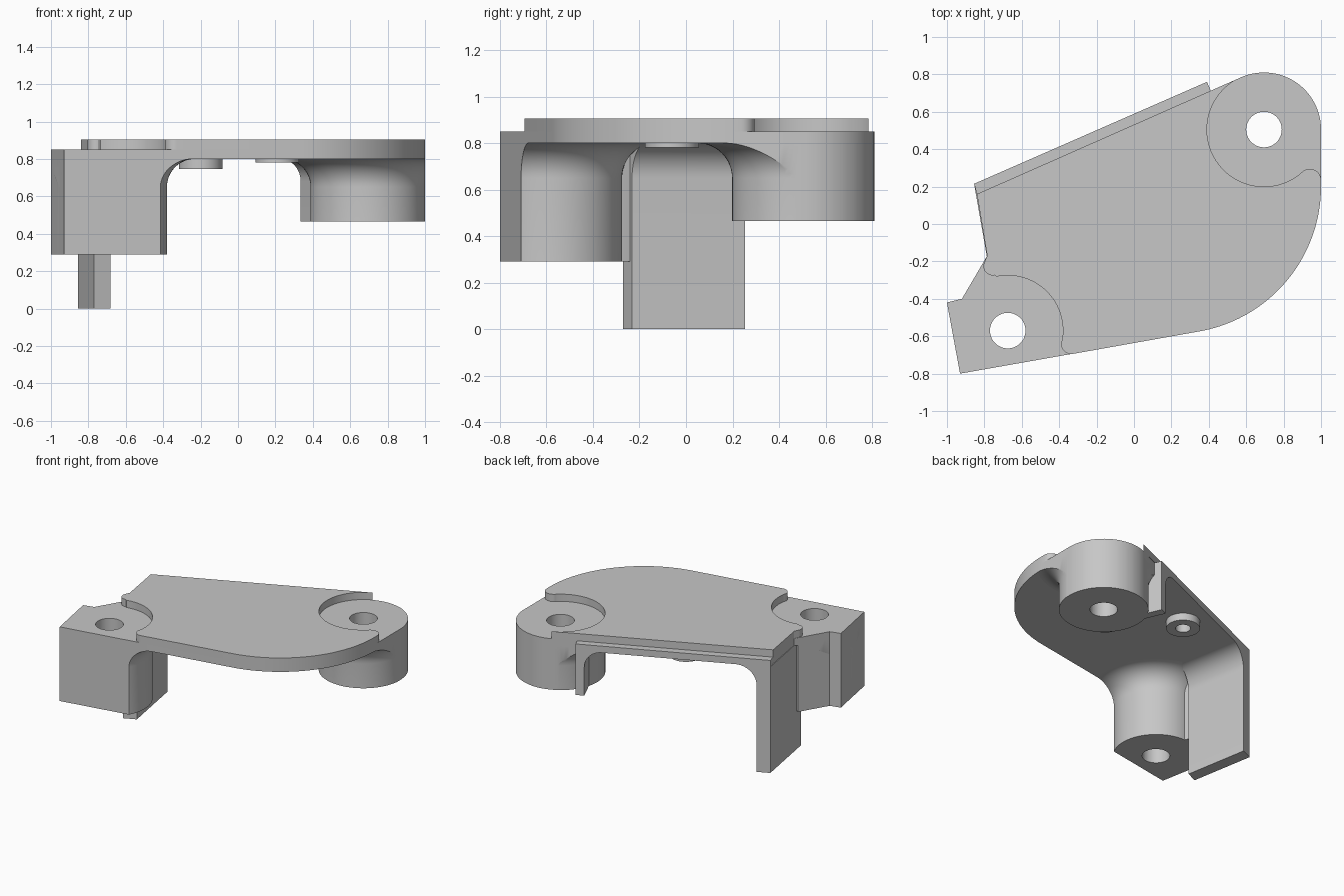
import bpy, bmesh
from math import sin, cos, radians
from mathutils import Vector, Matrix

cube = bpy.data.objects.get("Cube")
if cube:
    bpy.data.objects.remove(cube, do_unlink=True)

grey = bpy.data.materials.new("plain_grey")
grey.use_nodes = True
colour = (0.57, 0.57, 0.57, 1)
grey.diffuse_color = colour
grey.node_tree.nodes["Principled BSDF"].inputs["Base Color"].default_value = colour

BOSS_A, R_A = (-0.675, -0.57), 0.295     # tall corner boss
BOSS_B, R_B = (0.695, 0.505), 0.305      # round end boss
BOTTOM, SHELF, TOP = 0.80, 0.85, 0.905   # plate levels
FILLET = 0.15
ALONG = Vector((0.916, 0.401, 0))        # direction of the straight back edge


def arc(c, r, a0, a1, n=24):
    angles = [radians(a0 + (a1 - a0) * i / n) for i in range(n + 1)]
    return [(c[0] + r * cos(a), c[1] + r * sin(a)) for a in angles]


def make(name, bm):
    bmesh.ops.recalc_face_normals(bm, faces=bm.faces)
    me = bpy.data.meshes.new(name)
    bm.to_mesh(me)
    bm.free()
    me.materials.append(grey)
    ob = bpy.data.objects.new(name, me)
    bpy.context.collection.objects.link(ob)
    return ob


def sweep(name, points, move):
    """Closed face through the points, extruded along a vector."""
    bm = bmesh.new()
    face = bm.faces.new([bm.verts.new(p) for p in points])
    ext = bmesh.ops.extrude_face_region(bm, geom=[face])
    bmesh.ops.translate(bm, vec=move, verts=[v for v in ext["geom"] if isinstance(v, bmesh.types.BMVert)])
    return make(name, bm)


def prism(name, outline, z0, z1):
    return sweep(name, [(x, y, z0) for x, y in outline], Vector((0, 0, z1 - z0)))


def revolve(name, centre, profile):
    bm = bmesh.new()
    vs = [bm.verts.new((r, 0, z)) for r, z in profile]
    es = [bm.edges.new(pair) for pair in zip(vs, vs[1:])]
    bmesh.ops.spin(bm, geom=vs + es, axis=(0, 0, 1), cent=(0, 0, 0),
                   angle=radians(360), steps=96)
    bmesh.ops.remove_doubles(bm, verts=bm.verts, dist=1e-5)
    bm.transform(Matrix.Translation((*centre, 0)))
    return make(name, bm)


def cylinder(name, centre, r, z0, z1):
    return revolve(name, centre, [(0, z0), (r, z0), (r, z1), (0, z1)])


def boolean(ob, cutter, operation):
    mod = ob.modifiers.new("cut", "BOOLEAN")
    mod.operation, mod.solver, mod.object = operation, "EXACT", cutter
    bpy.context.view_layer.objects.active = ob
    bpy.ops.object.modifier_apply(modifier=mod.name)


def flare(r, z0):
    """Boss profile that widens in a fillet up to the plate."""
    curve = arc((r + FILLET, BOTTOM - FILLET), FILLET, 180, 90, 12)
    return [(0, z0), (r, z0)] + curve + [(0, BOTTOM)]


def wall(name, start, side, width, fillet, z0, move):
    """Upright wall with a fillet between its inner face and the plate."""
    section = [(0, z0), (width, z0)]
    section += arc((width + fillet, BOTTOM - fillet), fillet, 180, 90, 12) + [(0, BOTTOM)]
    pts = [Vector((*start, z)) + ALONG * side * d for d, z in section]
    return sweep(name, pts, move)


# Outlines
curved_front = arc((0.213, 0.201), 0.787, 0, -80, 40)
full_outline = [(-0.93, -0.8), (-1, -0.42), (-0.92, -0.40), (-0.785, -0.17), (-0.84, 0.16),
                (-0.855, 0.215), (0.39, 0.76), (0.412, 0.709)]
full_outline += arc(BOSS_B, R_B, 113.6, 0, 40) + curved_front

raised_outline = [(-0.785, -0.17), (-0.84, 0.16)]
raised_outline += arc(BOSS_B, R_B, 113.6, 312, 60)
raised_outline += arc((0.94, 0.235), 0.06, 132, 4, 12) + curved_front
raised_outline += arc((-0.335, -0.64), 0.055, -80, -190, 12)
raised_outline += arc(BOSS_A, R_A, -10, 102, 36)
raised_outline += arc((-0.755, -0.225), 0.05, 283, 150, 12)

# Plate with its lower shelf and raised top
plate = prism("plate", full_outline, BOTTOM, SHELF)
raised_top = prism("raised_top", raised_outline, SHELF, TOP)

# Bosses, trimmed to the plate outline
corner_boss = revolve("corner_boss", BOSS_A, flare(R_A, 0.29))
end_boss = revolve("end_boss", BOSS_B, flare(R_B + 0.002, 0.465))
trim = prism("trim_helper", full_outline, -1, 2)
for boss in (corner_boss, end_boss):
    boolean(boss, trim, "INTERSECT")
boss_corner = prism("boss_corner", [(-0.65, -0.7506), (-0.93, -0.8), (-1, -0.42), (-0.92, -0.40),
                                    (-0.80, -0.196), (-0.70, -0.24), (-0.65, -0.35)], 0.29, BOTTOM)

# Side leg and short back rib
leg = wall("leg", (-0.77, -0.27), 1, 0.095, FILLET, 0, Vector((-0.085, 0.485, 0)))
back_rib = wall("back_rib", (0.39, 0.76), -1, 0.06, 0.12, 0.465, Vector((0.08, -0.183, 0)))

# Small bushings under the plate
bushing_spots = [((-0.2, 0.285), 0.745), ((0.21, -0.06), 0.78)]
bushings = [cylinder("bushing", c, 0.116, z, BOTTOM) for c, z in bushing_spots]

# Holes
drills = [trim]
for centre, parts in ((BOSS_A, (plate, corner_boss, boss_corner)), (BOSS_B, (plate, end_boss))):
    drill = cylinder("drill_helper", centre, 0.095, -1, 2)
    drills.append(drill)
    for part in parts:
        boolean(part, drill, "DIFFERENCE")
for (centre, z), bushing in zip(bushing_spots, bushings):
    drill = cylinder("drill_helper", centre, 0.052, 0.5, 0.83)
    drills.append(drill)
    for part in (plate, bushing):
        boolean(part, drill, "DIFFERENCE")
for drill in drills:
    bpy.data.objects.remove(drill, do_unlink=True)

# Smooth curves, sharp edges
for ob in (plate, raised_top, corner_boss, end_boss, boss_corner, leg, back_rib, *bushings):
    bpy.ops.object.select_all(action="DESELECT")
    ob.select_set(True)
    bpy.context.view_layer.objects.active = ob
    bpy.ops.object.shade_smooth_by_angle(angle=radians(30))
